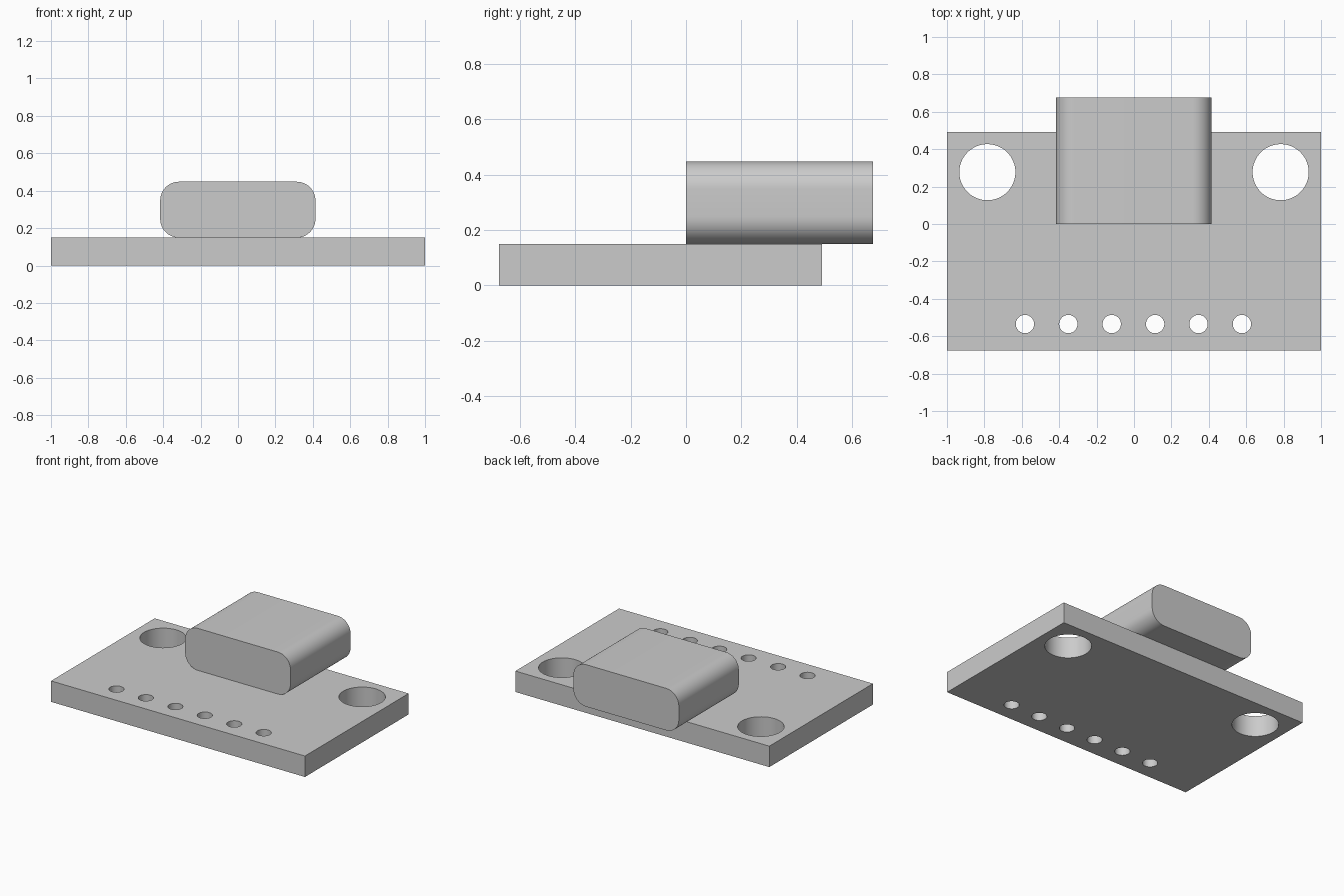
import bpy
import bmesh
import math
from mathutils import Matrix, Vector

default = bpy.data.objects.get("Cube")
if default:
    bpy.data.objects.remove(default, do_unlink=True)

BOARD_TOP = 0.149
MOUNT_X, MOUNT_Y, MOUNT_R = 0.784, 0.277, 0.15
PIN_PITCH, PIN_OFFSET, PIN_Y, PIN_R = 0.232, -0.003, -0.535, 0.049


def make_object(name, bm):
    mesh = bpy.data.meshes.new(name)
    bm.to_mesh(mesh)
    bm.free()
    obj = bpy.data.objects.new(name, mesh)
    bpy.context.collection.objects.link(obj)
    return obj


def box(low, high):
    low, high = Vector(low), Vector(high)
    bm = bmesh.new()
    place = Matrix.Translation((low + high) / 2) @ Matrix.Diagonal((high - low).to_4d())
    bmesh.ops.create_cube(bm, size=1, matrix=place)
    return bm


def select_only(obj):
    bpy.ops.object.select_all(action='DESELECT')
    obj.select_set(True)
    bpy.context.view_layer.objects.active = obj


def smooth(obj):
    select_only(obj)
    bpy.ops.object.shade_smooth_by_angle(angle=math.radians(30))


# Circuit board slab
board = make_object("circuit_board", box((-1, -0.675, 0), (1, 0.491, BOARD_TOP)))

# Mounting holes and the row of six pin holes
holes = [(side * MOUNT_X, MOUNT_Y, MOUNT_R) for side in (-1, 1)]
holes += [(PIN_OFFSET + (i - 2.5) * PIN_PITCH, PIN_Y, PIN_R) for i in range(6)]
bm = bmesh.new()
for x, y, radius in holes:
    bmesh.ops.create_cone(bm, cap_ends=True, segments=64, radius1=radius,
                          radius2=radius, depth=1, matrix=Matrix.Translation((x, y, 0)))
cutter = make_object("hole_cutter", bm)
cutter.hide_render = True

cut = board.modifiers.new("holes", 'BOOLEAN')
cut.operation = 'DIFFERENCE'
cut.solver = 'EXACT'
cut.object = cutter
select_only(board)
bpy.ops.object.modifier_apply(modifier=cut.name)
bpy.data.objects.remove(cutter, do_unlink=True)
smooth(board)

# Connector shell: block with its four lengthwise edges rounded
bm = box((-0.416, 0, BOARD_TOP), (0.414, 0.675, 0.448))
long_edges = [e for e in bm.edges
              if abs(e.verts[0].co.y - e.verts[1].co.y) > 0.1]
bmesh.ops.bevel(bm, geom=long_edges, offset=0.1, segments=12,
                profile=0.5, affect='EDGES')
connector = make_object("connector_shell", bm)
smooth(connector)
